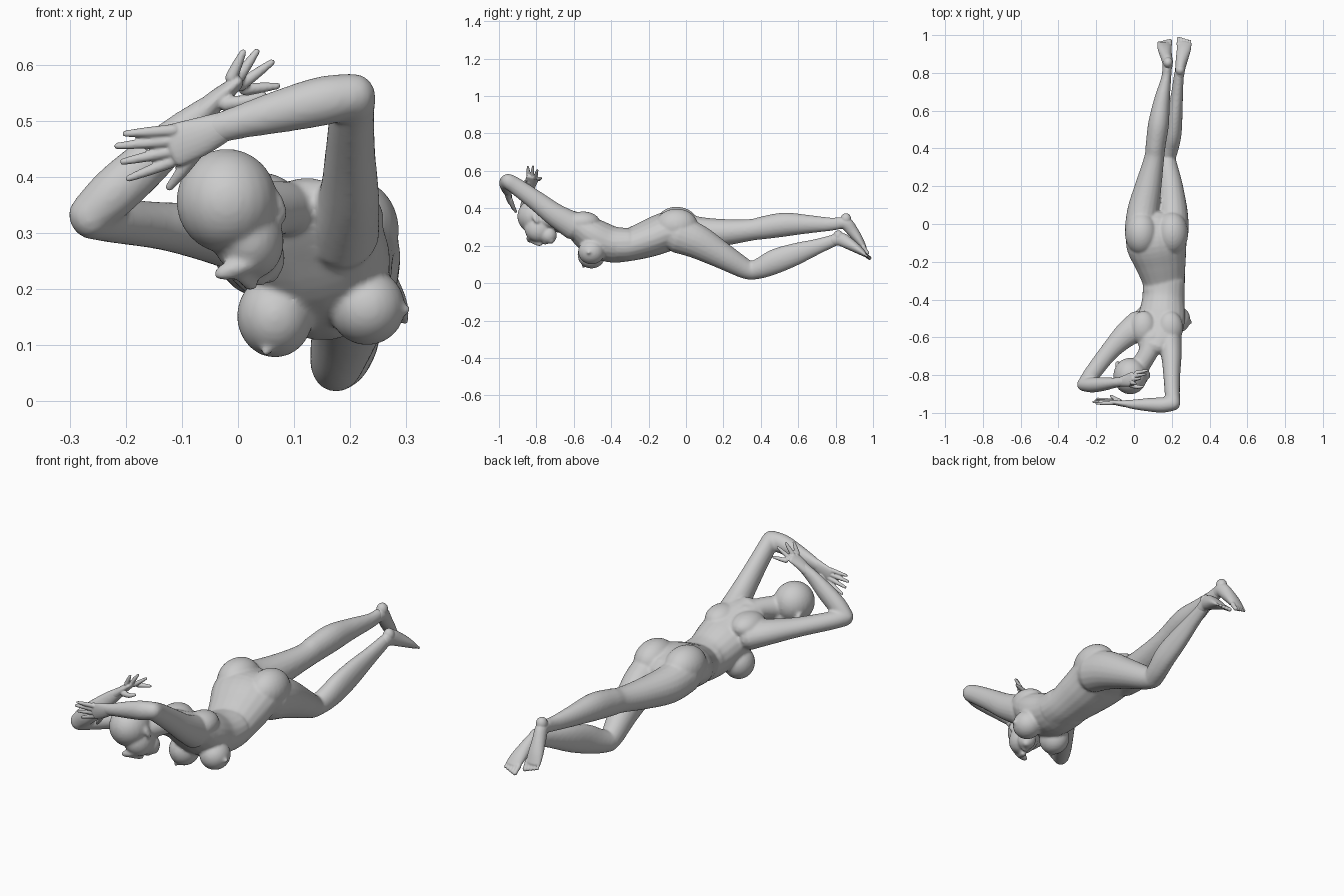
import bpy, bmesh, math
from mathutils import Vector, Matrix

N = 20  # sides of every lofted ring


def spline(pts, sub=5):
    """Smooth interpolation through x, y, z, half width, half height rows."""
    out = []
    for i in range(len(pts) - 1):
        p0, p1, p2, p3 = pts[max(i - 1, 0)], pts[i], pts[i + 1], pts[min(i + 2, len(pts) - 1)]
        for s in range(sub):
            t = s / sub
            out.append([0.5 * (2 * b + (c - a) * t + (2 * a - 5 * b + 4 * c - d) * t * t
                               + (3 * b - a - 3 * c + d) * t ** 3)
                        for a, b, c, d in zip(p0, p1, p2, p3)])
    return out + [list(pts[-1])]


def loft(bm, pts, side):
    """Elliptical tube with rounded ends; the half width lies along side."""
    pts = [p if len(p) == 5 else (*p, p[3]) for p in pts]
    s = spline(pts)
    pos = [Vector(p[:3]) for p in s]
    sections = []
    for i, p in enumerate(s):
        t = (pos[min(i + 1, len(s) - 1)] - pos[max(i - 1, 0)]).normalized()
        sections.append((pos[i], t, p[3], p[4]))

    def cap(sec, sign):
        c, t, w, h = sec
        r = min(w, h) * sign
        return [(c + t * r * math.sin(a), t, w * math.cos(a), h * math.cos(a)) for a in (0.5, 1.0, 1.4)]
    sections = cap(sections[0], -1)[::-1] + sections + cap(sections[-1], 1)
    rings = []
    for c, t, w, h in sections:
        u = Vector(side)
        u = (u - t * u.dot(t)).normalized()
        v = t.cross(u)
        rings.append([bm.verts.new(c + u * w * math.cos(2 * math.pi * k / N)
                                   + v * h * math.sin(2 * math.pi * k / N)) for k in range(N)])
    for a, b in zip(rings, rings[1:]):
        for k in range(N):
            bm.faces.new((a[k], a[(k + 1) % N], b[(k + 1) % N], b[k]))
    bm.faces.new(rings[0][::-1])
    bm.faces.new(rings[-1])


def ball(bm, c, r, rot=(0, 0, 0)):
    r = r if isinstance(r, tuple) else (r, r, r)
    m = Matrix.Translation(c)
    for ang, ax in zip(rot, 'XYZ'):
        m = m @ Matrix.Rotation(ang, 4, ax)
    bmesh.ops.create_uvsphere(bm, u_segments=24, v_segments=16, radius=1,
                              matrix=m @ Matrix.Diagonal((*r, 1)))


def finish(bm, name, voxel, smooth):
    """Fuse the overlapping volumes into one soft skin."""
    bmesh.ops.recalc_face_normals(bm, faces=bm.faces)
    me = bpy.data.meshes.new(name)
    bm.to_mesh(me)
    bm.free()
    ob = bpy.data.objects.new(name, me)
    bpy.context.collection.objects.link(ob)
    m = ob.modifiers.new("fuse", 'REMESH')
    m.mode, m.voxel_size, m.use_smooth_shade = 'VOXEL', voxel, True
    m = ob.modifiers.new("soften", 'SMOOTH')
    m.factor, m.iterations = 0.5, smooth


body = bmesh.new()
# torso, two overlapping lofts: ribcage rolled one way, pelvis the other
loft(body, [(.10, -.64, .345, .085, .05), (.12, -.59, .31, .125, .07), (.145, -.50, .25, .127, .098),
            (.155, -.40, .208, .113, .098), (.158, -.30, .206, .113, .088)], (1, 0, .15))
loft(body, [(.157, -.36, .204, .112, .090), (.157, -.30, .206, .114, .088), (.14, -.20, .238, .138, .10),
            (.12, -.10, .275, .163, .105), (.12, -.02, .275, .155, .09)], (1, 0, -.1))
# buttocks
ball(body, (.04, -.05, .315), (.088, .115, .093))
ball(body, (.202, -.05, .305), (.085, .115, .093))
# breasts
ball(body, (.066, -.505, .152), (.068, .075, .074))
ball(body, (.230, -.505, .168), (.068, .072, .068))
ball(body, (.298, -.52, .163), .010)
ball(body, (.05, -.55, .088), .009)
# shoulder blades
ball(body, (.05, -.55, .325), (.07, .09, .055))
ball(body, (.19, -.55, .325), (.07, .09, .058))
# bent left leg
loft(body, [(.205, -.04, .26, .085, .10), (.205, .06, .222, .080, .092), (.195, .20, .143, .064, .07),
            (.180, .30, .085, .052, .056), (.175, .345, .064, .046, .048)], (1, 0, 0))
loft(body, [(.175, .35, .064, .045, .048), (.192, .41, .085, .046, .058), (.207, .48, .117, .045, .066),
            (.217, .58, .153, .040, .060), (.229, .70, .195, .031, .042), (.238, .79, .228, .026, .032),
            (.243, .81, .24, .024, .028)], (1, 0, 0))
# straight right leg
loft(body, [(.035, -.03, .285, .085, .09), (.05, .08, .268, .083, .085), (.08, .22, .272, .068, .07),
            (.107, .35, .285, .053, .058), (.115, .42, .297, .053, .062), (.130, .53, .313, .055, .064),
            (.147, .65, .315, .043, .050), (.170, .77, .315, .027, .036), (.176, .83, .322, .025, .032)],
     (1, 0, 0))
# left arm
loft(body, [(.185, -.60, .305, .068, .075), (.198, -.70, .365, .054, .062), (.200, -.80, .440, .045, .053),
            (.203, -.90, .512, .040, .046), (.207, -.945, .541, .039, .042)], (1, 0, 0))
loft(body, [(.206, -.95, .545, .039, .040), (.15, -.958, .535, .041, .044), (.08, -.957, .518, .036, .039),
            (.0, -.955, .497, .026, .030), (-.05, -.95, .482, .018, .027)], (0, 1, 0))
# right arm
loft(body, [(.03, -.54, .285, .065, .085), (-.04, -.585, .30, .055, .068), (-.13, -.675, .312, .043, .050),
            (-.22, -.79, .322, .040, .044), (-.262, -.848, .328, .039, .038)], (0, 0, 1))
loft(body, [(-.265, -.85, .33, .036, .039), (-.22, -.852, .373, .040, .045), (-.16, -.847, .427, .036, .042),
            (-.10, -.84, .482, .027, .033), (-.05, -.832, .525, .026, .022)], (0, 1, 0))
# neck and head
loft(body, [(.10, -.60, .335, .07, .05), (.075, -.68, .345, .052, .048), (.02, -.77, .335, .052, .055)], (1, 0, 0))
ball(body, (-.020, -.805, .357), (.090, .097, .093))
ball(body, (.016, -.785, .295), (.064, .080, .078), (0, -.35, 0))
ball(body, (.042, -.735, .255), (.042, .045, .045))
ball(body, (.053, -.722, .231), (.022, .020, .022))
# nose, lips and brow
loft(body, [(.004, -.825, .222, .010), (.016, -.80, .214, .012), (.022, -.782, .210, .014)], (1, 0, 0))
ball(body, (.036, -.753, .219), (.022, .013, .014))
ball(body, (-.002, -.835, .238), (.045, .018, .018), (0, -.35, 0))
# ears
ball(body, (.072, -.80, .350), (.011, .022, .032), (.3, -.3, .3))
ball(body, (-.085, -.745, .318), (.011, .022, .030), (.3, -.3, .3))
finish(body, "body", 0.0065, 7)


def hand(name, palm, side, knuckles, tips, thumb):
    """Flat palm, four fingers running from a knuckle line to tips, and a thumb."""
    bm = bmesh.new()
    loft(bm, palm, side)
    a, b = Vector(knuckles[0]), Vector(knuckles[1])
    for i, tip in enumerate(tips):
        base, tip = a.lerp(b, i / 3), Vector(tip)
        mid = base.lerp(tip, 0.55)
        loft(bm, [(*base, .011), (*mid, .009), (*tip, .006)], side)
    loft(bm, [(*p, r) for p, r in zip(thumb, (.014, .011, .007))], side)
    finish(bm, name, 0.0032, 2)


hand("left_hand", [(-.03, -.953, .488, .028, .019), (-.07, -.949, .471, .035, .016), (-.115, -.943, .456, .039, .012)],
     (0, 0, 1), [(-.115, -.948, .483), (-.118, -.935, .427)],
     [(-.20, -.950, .477), (-.215, -.942, .455), (-.205, -.935, .427), (-.195, -.925, .397)],
     [(-.075, -.94, .445), (-.10, -.925, .410), (-.122, -.91, .382)])
hand("right_hand", [(-.07, -.835, .508, .026, .022), (-.035, -.828, .54, .033, .018), (-.005, -.818, .565, .037, .013)],
     (0, 1, 0), [(-.012, -.842, .577), (.012, -.787, .556)],
     [(.009, -.845, .622), (.033, -.818, .623), (.060, -.795, .604), (.070, -.775, .562)],
     [(-.02, -.85, .53), (.015, -.862, .535), (.045, -.86, .545)])


def foot(name, rows, heel, toe_dir, inner):
    """Tapering sole with a heel pad and five toes; the big toe sits on the inner side."""
    bm = bmesh.new()
    loft(bm, rows, (1, 0, 0))
    ball(bm, heel, (.026, .028, .032))
    x, y, z, w, h = rows[-1]
    d = Vector(toe_dir).normalized()
    for i in range(5):
        c = Vector((x + inner * w * (.8 - .4 * i), y, z))
        length, r = .036 - .004 * i, .012 - .0012 * i
        e = c + d * length
        loft(bm, [(*c, r), (*c.lerp(e, .5), r * .85), (*e, r * .9)], (1, 0, 0))
    finish(bm, name, 0.0035, 3)


foot("left_foot", [(.240, .785, .228, .025, .030), (.245, .825, .235, .027, .036), (.253, .87, .212, .032, .032),
                   (.263, .92, .180, .037, .023), (.267, .952, .156, .038, .014)],
     (.244, .815, .25), (.0, 1, -.75), -1)
foot("right_foot", [(.176, .825, .320, .025, .030), (.178, .857, .318, .028, .034), (.170, .89, .278, .031, .031),
                    (.163, .925, .230, .037, .024), (.160, .95, .192, .038, .015)],
     (.180, .855, .342), (0, .65, -1), 1)
